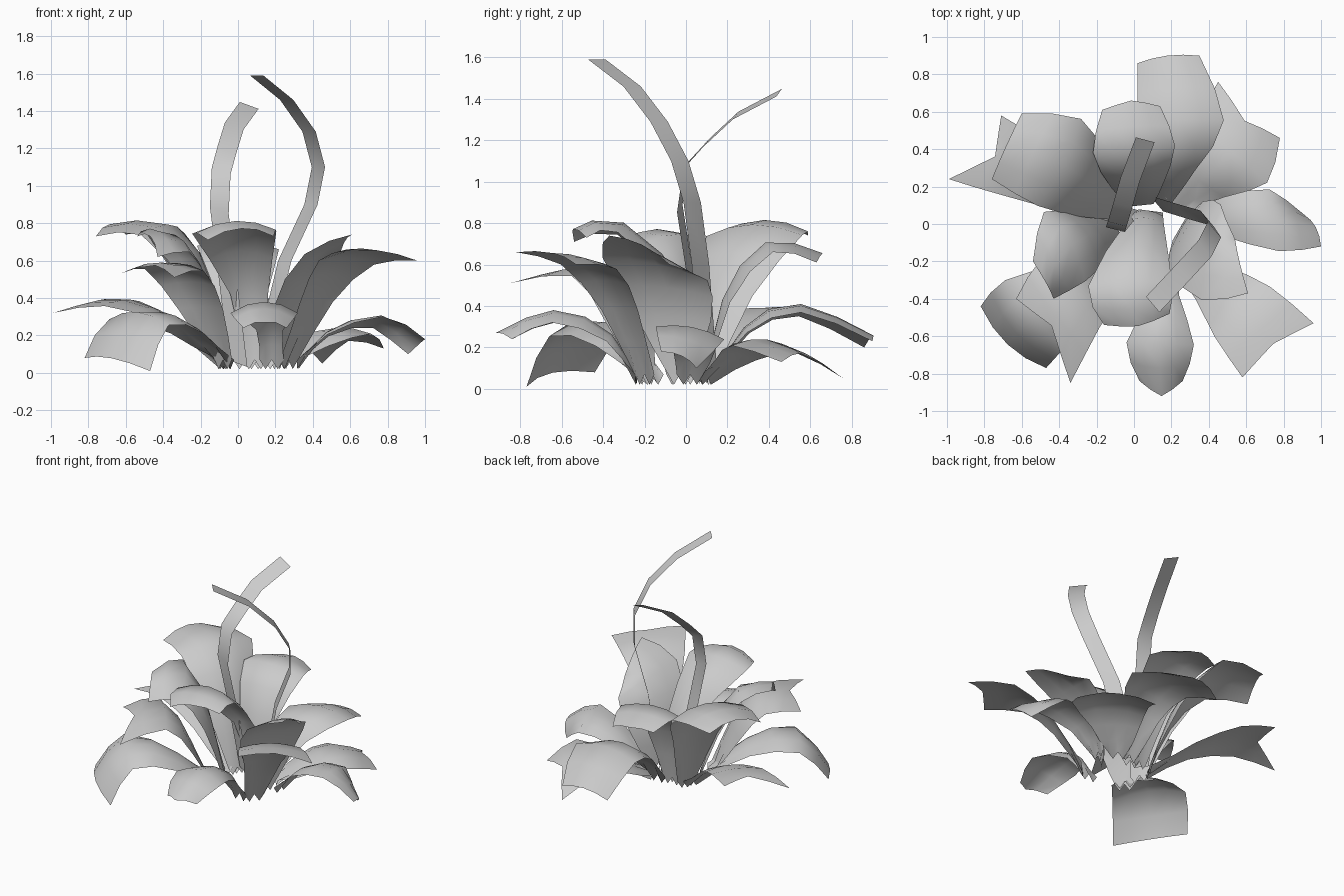
import bpy
from mathutils import Vector

cube = bpy.data.objects.get("Cube")
if cube:
    bpy.data.objects.remove(cube, do_unlink=True)

grey = bpy.data.materials.new("pale_grey")
grey.use_nodes = True
grey.diffuse_color = (0.6, 0.6, 0.6, 1)
grey.node_tree.nodes["Principled BSDF"].inputs["Base Color"].default_value = (0.6, 0.6, 0.6, 1)


def spline(pts, t):
    """Smooth curve through the points, t runs from 0 to 1."""
    pts = [Vector(p) for p in pts]
    pts = [2 * pts[0] - pts[1]] + pts + [2 * pts[-1] - pts[-2]]
    s = t * (len(pts) - 3)
    i = min(int(s), len(pts) - 4)
    u = s - i
    a, b, c, d = pts[i:i + 4]
    return b + (c - a) * u / 2 + (a - 2.5 * b + 2 * c - d / 2) * u * u \
        + (1.5 * (b - c) + (d - a) / 2) * u ** 3


def add_sheet(name, rows):
    """Thin sheet from equal rows of points."""
    n = len(rows[0])
    verts = [p for row in rows for p in row]
    faces = [(r * n + c, r * n + c + 1, (r + 1) * n + c + 1, (r + 1) * n + c)
             for r in range(len(rows) - 1) for c in range(n - 1)]
    mesh = bpy.data.meshes.new(name)
    mesh.from_pydata(verts, [], faces)
    mesh.materials.append(grey)
    obj = bpy.data.objects.new(name, mesh)
    bpy.context.collection.objects.link(obj)
    mesh.shade_smooth()


def leaf(name, base, low, bend, right, left, tip=0.0, arch=0.04, wide=0.42, waist=0.62):
    """Leaf rising from base to bend, then out to its two tip corners."""
    right, left = Vector(right), Vector(left)
    end = (right + left) / 2
    path = [base, low, bend, end]
    widths = [(0.13, 0, 0), (wide * waist, 0, 0), (wide, 0, 0), ((left - right).length, 0, 0)]
    out = end - Vector(base)
    flat = Vector((-out.y, out.x, 0)).normalized()
    tip_side = (left - right).normalized()
    steps = 6
    rows = []
    for i in range(steps + 1):
        t = i / steps
        p = spline(path, t)
        tangent = (spline(path, min(t + 0.05, 1)) - spline(path, max(t - 0.05, 0))).normalized()
        side = flat.lerp(tip_side, t ** 2).normalized()
        normal = tangent.cross(side).normalized()
        half = spline(widths, t).x / 2
        row = []
        for c in (-1, -0.5, 0, 0.5, 1):
            q = p + side * c * half + normal * arch * (1 - c * c) * min(1, 2 * t)
            if i == steps:      # pointed or notched tip
                q += tangent * tip * (1 - abs(c))
            if i == 0:          # ragged foot
                q.z = 0.02 if c in (-0.5, 0.5) else 0.07
            row.append(q)
        rows.append(row)
    add_sheet(name, rows)


def ribbon(name, path, side, width):
    """Narrow bent strip of constant width."""
    side = Vector(side).normalized() * width / 2
    add_sheet(name, [[Vector(p) - side, Vector(p) + side] for p in path])


# upper leaves
leaf("front_leaf", (0.09, 0.07, 0.05), (0.06, 0.0, 0.42), (-0.02, -0.33, 0.75),
     (-0.16, -0.54, 0.71), (0.19, -0.48, 0.73), tip=0.02, arch=0.06, wide=0.45, waist=0.45)
leaf("left_leaf", (0.24, -0.03, 0.05), (0.28, -0.06, 0.34), (0.41, -0.15, 0.58),
     (0.61, -0.37, 0.74), (0.54, -0.08, 0.6), arch=0.03, wide=0.53, waist=0.76)
leaf("front_left_leaf", (0.27, -0.2, 0.05), (0.42, -0.32, 0.38), (0.58, -0.47, 0.59),
     (0.58, -0.82, 0.66), (0.96, -0.53, 0.6), tip=-0.04, arch=0.03, wide=0.4)
leaf("front_right_leaf", (-0.08, -0.19, 0.05), (-0.2, -0.28, 0.34), (-0.34, -0.37, 0.55),
     (-0.63, -0.4, 0.53), (-0.34, -0.85, 0.51), tip=-0.1, wide=0.48, waist=0.7)
leaf("right_leaf", (-0.08, -0.04, 0.05), (-0.21, -0.07, 0.42), (-0.37, -0.12, 0.69),
     (-0.54, -0.2, 0.73), (-0.43, -0.4, 0.62), arch=0.06, wide=0.44)
leaf("back_right_leaf", (-0.06, 0.08, 0.05), (-0.2, 0.18, 0.45), (-0.4, 0.33, 0.74),
     (-0.6, 0.59, 0.74), (-0.76, 0.24, 0.73), arch=0.06, wide=0.52)
leaf("back_leaf", (0.04, 0.1, 0.05), (0.02, 0.2, 0.42), (0.0, 0.4, 0.67),
     (0.14, 0.63, 0.61), (-0.17, 0.61, 0.64), tip=0.03, wide=0.44)

# low spreading leaves
leaf("low_front_leaf", (0.18, -0.24, 0.04), (0.17, -0.38, 0.23), (0.14, -0.64, 0.32),
     (0.03, -0.84, 0.24), (0.26, -0.84, 0.24), tip=0.06, wide=0.36, arch=0.06, waist=0.4)
leaf("low_front_right_leaf", (-0.06, -0.16, 0.04), (-0.27, -0.32, 0.21), (-0.53, -0.48, 0.27),
     (-0.82, -0.44, 0.08), (-0.47, -0.77, 0.01), arch=0.06, wide=0.48)
leaf("low_right_leaf", (-0.08, 0.05, 0.04), (-0.35, 0.17, 0.26), (-0.62, 0.31, 0.37),
     (-0.71, 0.58, 0.39), (-0.99, 0.24, 0.32), tip=-0.12, arch=0.02, wide=0.36)
leaf("low_left_leaf", (0.32, 0.02, 0.04), (0.48, 0.04, 0.2), (0.75, 0.02, 0.27),
     (1.0, -0.12, 0.18), (0.91, 0.05, 0.1), arch=0.03, wide=0.34)
leaf("low_back_left_leaf", (0.22, 0.1, 0.04), (0.36, 0.24, 0.14), (0.52, 0.38, 0.19),
     (0.78, 0.46, 0.13), (0.45, 0.76, 0.05), tip=-0.09, arch=0.05, wide=0.5)
leaf("low_back_leaf", (0.14, 0.12, 0.04), (0.19, 0.3, 0.27), (0.25, 0.55, 0.36),
     (0.35, 0.9, 0.23), (0.02, 0.86, 0.2), arch=0.05, wide=0.46)

# tall bent stalks
ribbon("back_stalk", [(0.0, 0.08, 0.05), (-0.06, 0.02, 0.55), (-0.1, -0.03, 0.87),
                      (-0.09, 0.0, 1.08), (-0.06, 0.1, 1.19), (-0.02, 0.24, 1.32),
                      (0.06, 0.45, 1.43)], (0.95, -0.25, -0.35), 0.11)
ribbon("front_stalk", [(0.12, 0.11, 0.06), (0.25, 0.07, 0.6), (0.39, 0.03, 0.9),
                       (0.43, -0.03, 1.1), (0.38, -0.13, 1.29), (0.26, -0.26, 1.46),
                       (0.1, -0.43, 1.59)], (0.55, -0.65, 0), 0.11)
